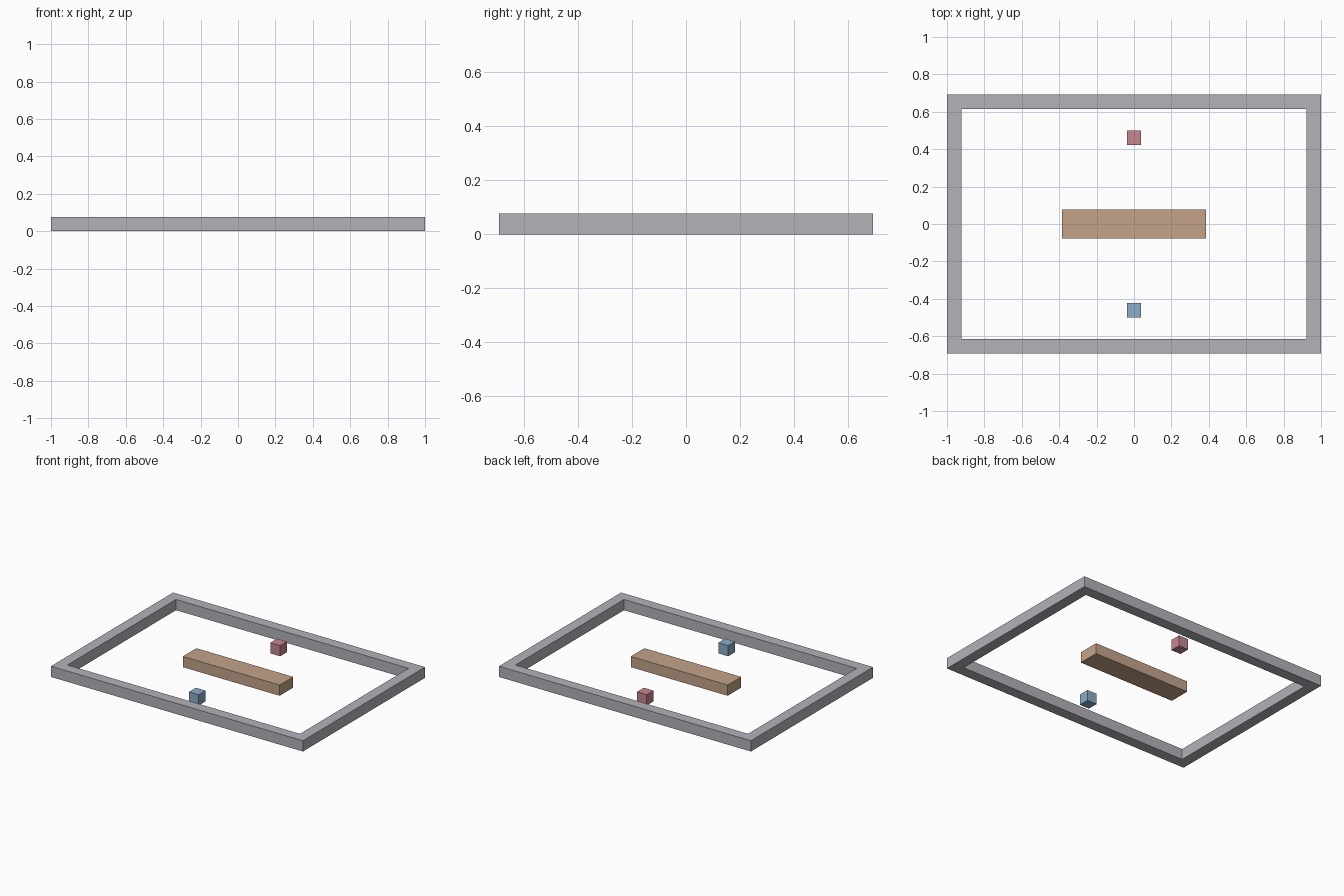
import bpy
import bmesh

cube = bpy.data.objects.get("Cube")
if cube:
    bpy.data.objects.remove(cube, do_unlink=True)

U = 2 / 26  # one grid cell, also the height of every part


def material(name, rgb):
    mat = bpy.data.materials.new(name)
    mat.use_nodes = True
    mat.diffuse_color = (*rgb, 1)
    mat.node_tree.nodes["Principled BSDF"].inputs["Base Color"].default_value = (*rgb, 1)
    return mat


def finish(name, bm, mat):
    bmesh.ops.recalc_face_normals(bm, faces=bm.faces)
    mesh = bpy.data.meshes.new(name)
    bm.to_mesh(mesh)
    bm.free()
    mesh.materials.append(mat)
    bpy.context.collection.objects.link(bpy.data.objects.new(name, mesh))


def block(name, width, depth, y, mat):
    """Box one cell high, resting on the ground."""
    bm = bmesh.new()
    bmesh.ops.create_cube(bm, size=1)
    for v in bm.verts:
        v.co.x *= width * U
        v.co.y = (v.co.y * depth + y) * U
        v.co.z = (v.co.z + 0.5) * U
    finish(name, bm, mat)


def frame(name, width, depth, mat):
    """Rectangular wall, one cell thick and one cell high."""
    bm = bmesh.new()
    corners = [(-1, -1), (1, -1), (1, 1), (-1, 1)]
    outer, inner = [
        [bm.verts.new((sx * (width / 2 - t) * U, sy * (depth / 2 - t) * U, 0)) for sx, sy in corners]
        for t in (0, 1)
    ]
    for i in range(4):
        j = (i + 1) % 4
        bm.faces.new((outer[i], outer[j], inner[j], inner[i]))
    top = bmesh.ops.extrude_face_region(bm, geom=bm.faces[:], use_keep_orig=True)["geom"]
    bmesh.ops.translate(bm, vec=(0, 0, U), verts=[g for g in top if isinstance(g, bmesh.types.BMVert)])
    finish(name, bm, mat)


grey = material("wall grey", (0.456, 0.445, 0.485))
tan = material("block tan", (0.552, 0.371, 0.254))
red = material("marker red", (0.552, 0.238, 0.270))
blue = material("marker blue", (0.262, 0.413, 0.578))

# Boundary wall, central obstacle and the two markers
frame("boundary_wall", 26, 18, grey)
block("center_block", 10, 2, 0, tan)
block("back_marker", 1, 1, 6, red)
block("front_marker", 1, 1, -6, blue)
